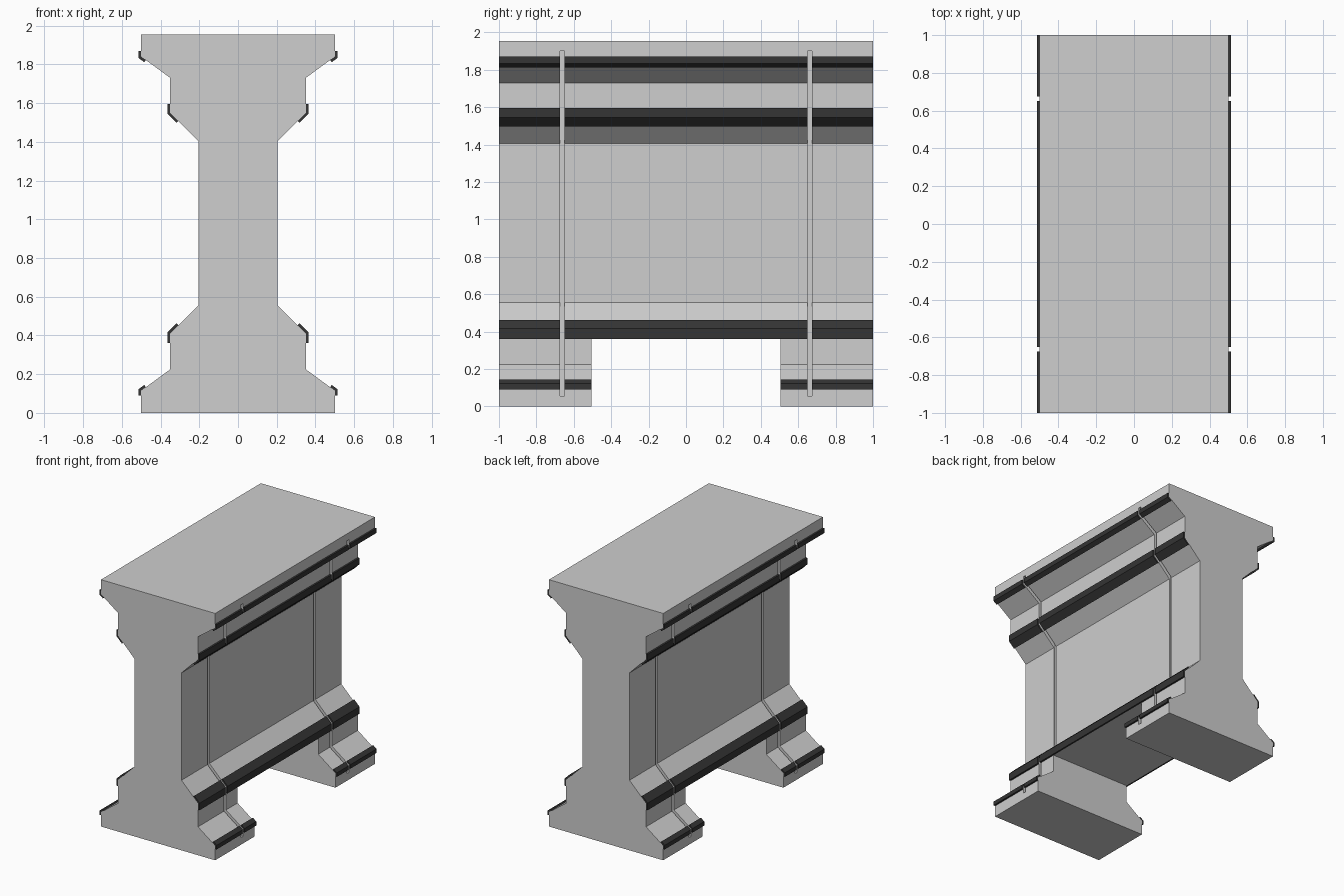
import bpy, bmesh
from mathutils import Vector

if "Cube" in bpy.data.objects:
    bpy.data.objects.remove(bpy.data.objects["Cube"])


def material(name, c):
    m = bpy.data.materials.new(name)
    m.diffuse_color = (c, c, c, 1)
    m.use_nodes = True
    m.node_tree.nodes["Principled BSDF"].inputs["Base Color"].default_value = m.diffuse_color
    return m


CONCRETE = material("light grey", 0.62)
RUBBER = material("dark charcoal", 0.035)


def make_object(name, bm, mat=None):
    bmesh.ops.recalc_face_normals(bm, faces=bm.faces)
    me = bpy.data.meshes.new(name)
    bm.to_mesh(me)
    bm.free()
    ob = bpy.data.objects.new(name, me)
    bpy.context.collection.objects.link(ob)
    if mat:
        me.materials.append(mat)
    return ob


def add_prism(bm, profile, y0, y1):
    """Extrude an x-z profile from y0 to y1."""
    face = bm.faces.new([bm.verts.new((x, y0, z)) for x, z in profile])
    geo = bmesh.ops.extrude_face_region(bm, geom=[face])["geom"]
    verts = [g for g in geo if isinstance(g, bmesh.types.BMVert)]
    bmesh.ops.translate(bm, verts=verts, vec=(0, y1 - y0, 0))


def add_box(bm, x0, x1, y0, y1, z0, z1):
    add_prism(bm, [(x0, z0), (x1, z0), (x1, z1), (x0, z1)], y0, y1)


# Main I-shaped wall section
half = [(0.5, 0), (0.5, 0.115), (0.35, 0.225), (0.35, 0.41), (0.205, 0.555),
        (0.205, 1.405), (0.35, 1.55), (0.35, 1.73), (0.5, 1.84), (0.5, 1.955)]
bm = bmesh.new()
add_prism(bm, half + [(-x, z) for x, z in reversed(half)], -1, 1)
body = make_object("wall_body", bm, CONCRETE)

# Cutter: floor opening and four narrow vertical slots
SLOT_Y, SLOT_W, OPEN_Y = 0.6625, 0.0125, 0.505
bm = bmesh.new()
add_box(bm, -1, 1, -OPEN_Y, OPEN_Y, -0.2, 0.36)
for sx in (-1, 1):
    for sy in (-1, 1):
        add_box(bm, sx * 0.193, sx * 0.8, sy * SLOT_Y - SLOT_W,
                sy * SLOT_Y + SLOT_W, 0.055, 1.90)
cutter = make_object("slot_cutter", bm)
cutter.hide_render = True
mod = body.modifiers.new("cut", "BOOLEAN")
mod.operation = "DIFFERENCE"
mod.solver = "EXACT"
mod.object = cutter
bpy.context.view_layer.objects.active = body
bpy.ops.object.modifier_apply(modifier="cut")
bpy.data.objects.remove(cutter)

# Dark angle trims wrapped over the flange corners, broken at the slots
A, B = SLOT_Y - SLOT_W, SLOT_Y + SLOT_W
FULL = [(-1, -B), (-A, A), (B, 1)]
FEET = [(-1, -B), (-A, -OPEN_Y), (OPEN_Y, A), (B, 1)]
T = 0.014


def trim(name, corner, inner, flat_len, slope_len, spans):
    c = Vector(corner)
    s = (Vector(inner) - c).normalized()         # along the sloped face
    v = Vector((0, -1 if s.y > 0 else 1))        # along the vertical face
    n = Vector((abs(s.y), abs(s.x) * (1 if s.y > 0 else -1)))
    p, q = c + v * flat_len, c + s * slope_len
    out = Vector((T, 0))
    miter = (out + n * T) / (1 + n.x)
    pts = [p, c, q, q + n * T, c + miter, p + out]
    bm = bmesh.new()
    for sx in (-1, 1):
        for y0, y1 in spans:
            add_prism(bm, [(sx * a.x, a.y) for a in pts], y0, y1)
    make_object(name, bm, RUBBER)


trim("top_flange_trim", half[8], half[7], 0.03, 0.03, FULL)
trim("upper_shoulder_trim", half[6], half[5], 0.045, 0.06, FULL)
trim("lower_shoulder_trim", half[3], half[4], 0.05, 0.06, FULL)
trim("foot_trim", half[1], half[2], 0.025, 0.03, FEET)
